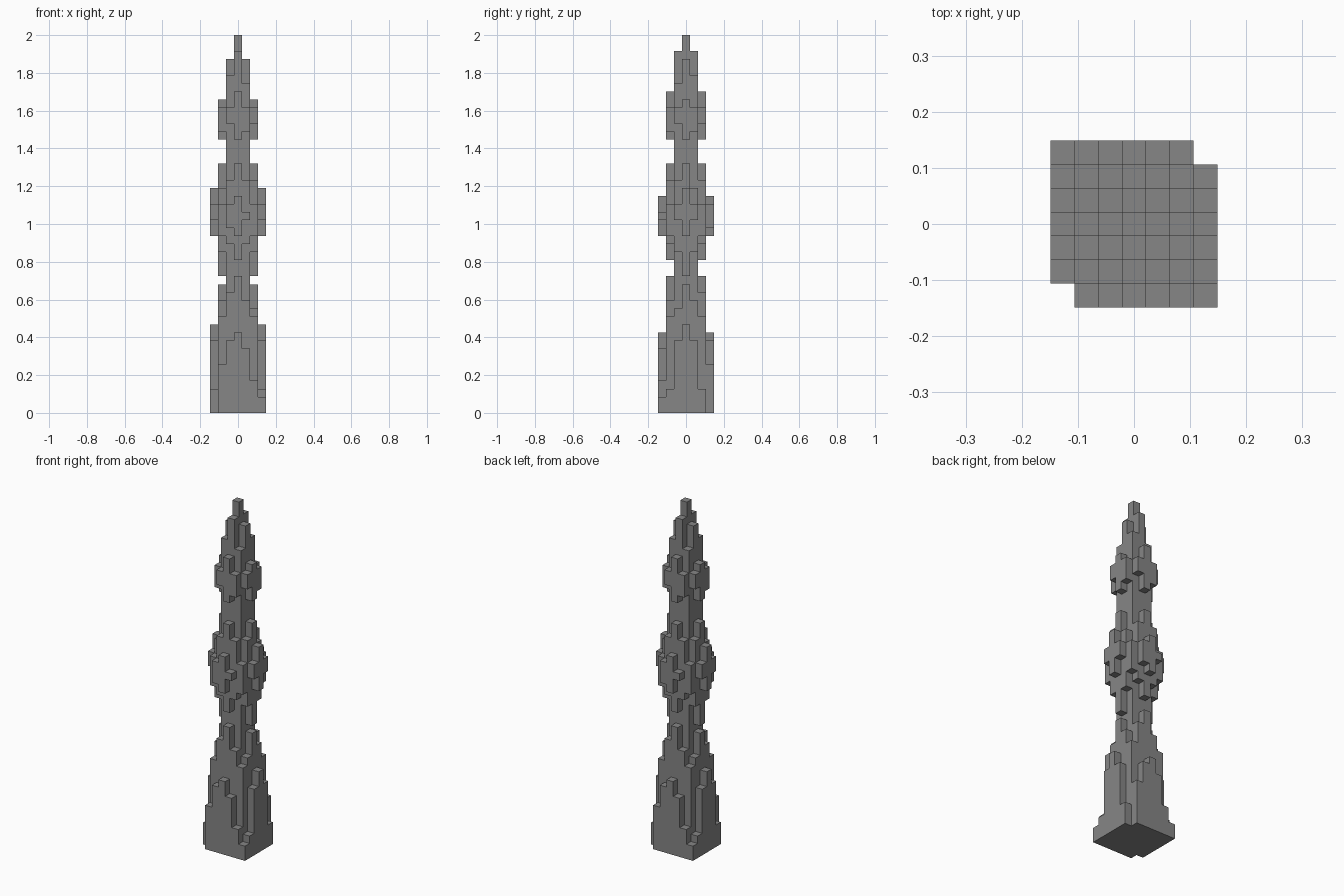
import bpy
import bmesh
from mathutils import Vector

if "Cube" in bpy.data.objects:
    bpy.data.objects.remove(bpy.data.objects["Cube"], do_unlink=True)

LAYERS = 47
UNIT = 2 / LAYERS
cells = {}  # occupied cell -> part name


def column(part, x, y, low, high):
    """Stack cells in one column and in its half-turn twin."""
    for z in range(low, high):
        for sign in (1, -1):
            cells.setdefault((sign * x, sign * y, z), part)


def row(part, y, spans):
    """Columns along x, centred, each given as (low, high)."""
    start = -(len(spans) // 2)
    for x, (low, high) in enumerate(spans, start):
        column(part, x, y, low, high)


def side(part, x, spans):
    """Columns along y, centred, each given as (low, high)."""
    start = -(len(spans) // 2)
    for y, (low, high) in enumerate(spans, start):
        column(part, x, y, low, high)


def ground(heights):
    return [(0, h) for h in heights]


# Central shaft, three cells wide, tapering to the tip
row("shaft", 0, ground([44, 47, 44]))
row("shaft", -1, ground([42, 45, 41]))

# Stepped foot: outer ring, then inner ring
row("stepped_foot", -3, ground([0, 6, 9, 10, 8, 4, 2]))
side("stepped_foot", 3, ground([3, 9, 11, 9, 3]))
row("stepped_foot", -2, ground([12, 15, 17, 14, 12]))
side("stepped_foot", 2, ground([13, 16, 14]))

# Middle bulge: inner ring, then outer ring
row("middle_bulge", -2, [(22, 26), (21, 29), (19, 31), (21, 29), (22, 26)])
side("middle_bulge", 2, [(20, 29), (17, 31), (20, 28)])
row("middle_bulge", -3, [(23, 26), (22, 27), (24, 25)])
side("middle_bulge", 3, [(24, 26), (22, 28), (24, 26)])

# Upper bulge
row("upper_bulge", -2, [(36, 38), (34, 40), (35, 38)])
side("upper_bulge", 2, [(36, 38), (34, 39), (35, 38)])

# Stone colour
stone = bpy.data.materials.new("grey_stone")
stone.use_nodes = True
grey = (0.24, 0.24, 0.24, 1)
stone.diffuse_color = grey
stone.node_tree.nodes["Principled BSDF"].inputs["Base Color"].default_value = grey


def build(part):
    """Skin the exposed faces of one part."""
    bm = bmesh.new()
    for cell, owner in cells.items():
        if owner != part:
            continue
        centre = Vector(cell) + Vector((0, 0, 0.5))
        for axis in range(3):
            for sign in (1, -1):
                normal = Vector((0, 0, 0))
                normal[axis] = sign
                if tuple(int(c) for c in Vector(cell) + normal) in cells:
                    continue
                u, v = Vector((0, 0, 0)), Vector((0, 0, 0))
                u[(axis + 1) % 3] = 0.5
                v[(axis + 2) % 3] = 0.5 * sign
                middle = centre + normal / 2
                corners = (-u - v, u - v, u + v, v - u)
                bm.faces.new([bm.verts.new((middle + c) * UNIT) for c in corners])
    # Join neighbouring squares into large flat faces
    bmesh.ops.remove_doubles(bm, verts=bm.verts[:], dist=UNIT / 100)
    bmesh.ops.dissolve_limit(bm, angle_limit=0.01, verts=bm.verts[:], edges=bm.edges[:])
    mesh = bpy.data.meshes.new(part)
    bm.to_mesh(mesh)
    bm.free()
    mesh.materials.append(stone)
    bpy.context.collection.objects.link(bpy.data.objects.new(part, mesh))


for name in ("shaft", "stepped_foot", "middle_bulge", "upper_bulge"):
    build(name)
